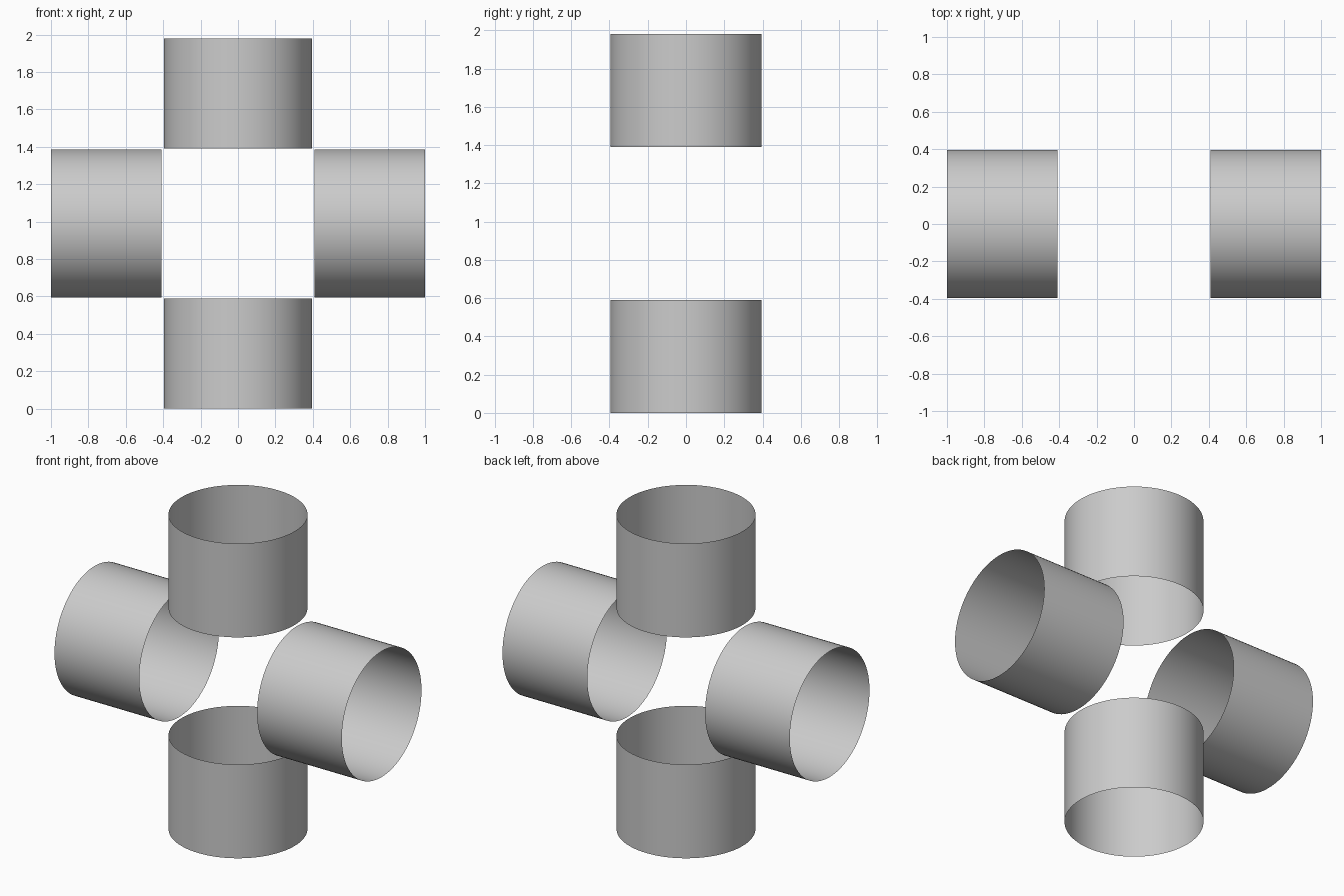
import bpy, math

if "Cube" in bpy.data.objects:
    bpy.data.objects.remove(bpy.data.objects["Cube"])

RADIUS = 0.396
LENGTH = 0.59
MID_Z = 0.99


def open_tube(name, location, rotation=(0, 0, 0)):
    # Thin open-ended sleeve with no caps
    bpy.ops.mesh.primitive_cylinder_add(
        vertices=96, radius=RADIUS, depth=LENGTH, end_fill_type='NOTHING',
        location=location, rotation=rotation)
    tube = bpy.context.object
    tube.name = name
    bpy.ops.object.shade_smooth_by_angle(angle=math.radians(30))
    return tube


# Upright sleeves, below and above the open centre
open_tube("lower_sleeve", (0, 0, LENGTH / 2))
open_tube("upper_sleeve", (0, 0, 2 * MID_Z - LENGTH / 2))

# Sideways sleeves, left and right of the open centre
for name, side in (("left_sleeve", -1), ("right_sleeve", 1)):
    open_tube(name, (side * (1 - LENGTH / 2), 0, MID_Z), (0, math.pi / 2, 0))
